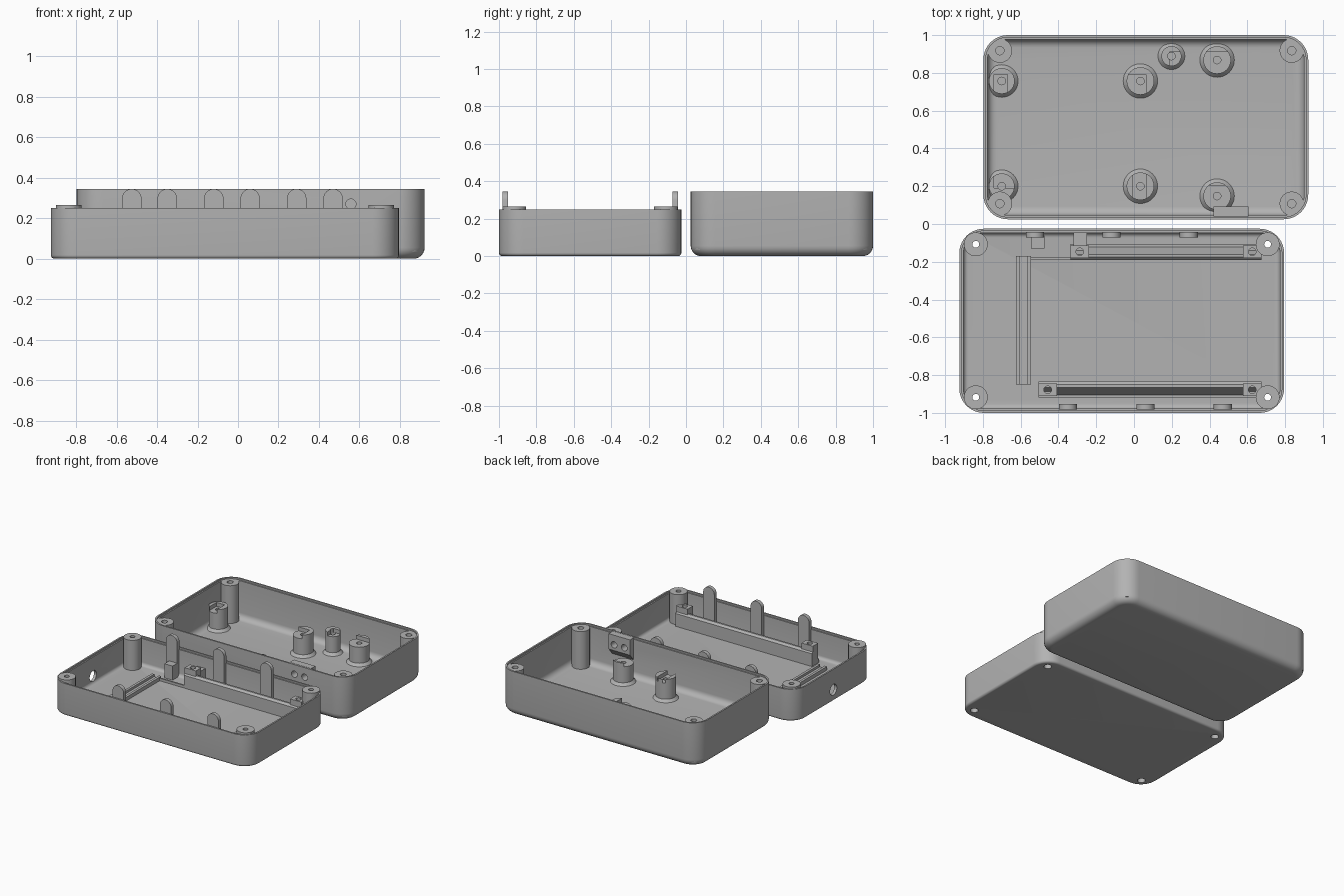
import bpy, bmesh, math
from mathutils import Matrix, Vector

if "Cube" in bpy.data.objects:
    bpy.data.objects.remove(bpy.data.objects["Cube"])

plastic = bpy.data.materials.new("grey_plastic")
plastic.diffuse_color = (0.45, 0.45, 0.45, 1)
plastic.use_nodes = True
plastic.node_tree.nodes["Principled BSDF"].inputs["Base Color"].default_value = plastic.diffuse_color


def finish(name, bm):
    bmesh.ops.recalc_face_normals(bm, faces=bm.faces)
    me = bpy.data.meshes.new(name)
    bm.to_mesh(me)
    bm.free()
    ob = bpy.data.objects.new(name, me)
    bpy.context.collection.objects.link(ob)
    me.materials.append(plastic)
    return ob


def smooth(ob):
    bpy.ops.object.select_all(action='DESELECT')
    ob.select_set(True)
    bpy.context.view_layer.objects.active = ob
    bpy.ops.object.shade_smooth_by_angle(angle=math.radians(32))


def box(name, x0, x1, y0, y1, z0, z1):
    bm = bmesh.new()
    bmesh.ops.create_cube(bm, size=1, matrix=Matrix.Translation(
        ((x0 + x1) / 2, (y0 + y1) / 2, (z0 + z1) / 2)) @ Matrix.Diagonal((x1 - x0, y1 - y0, z1 - z0, 1)))
    return finish(name, bm)


def cyl(name, c, r, z0, z1, r2=None, axis='Z', n=40):
    """Cylinder or cone from z0 to z1 along an axis; c holds the other two coordinates."""
    bm = bmesh.new()
    bmesh.ops.create_cone(bm, cap_ends=True, segments=n, radius1=r,
                          radius2=r if r2 is None else r2, depth=z1 - z0)
    m = (z0 + z1) / 2
    mat = {'Z': Matrix.Translation((c[0], c[1], m)),
           'Y': Matrix.Translation((c[0], m, c[1])) @ Matrix.Rotation(math.pi / 2, 4, 'X'),
           'X': Matrix.Translation((m, c[0], c[1])) @ Matrix.Rotation(math.pi / 2, 4, 'Y')}[axis]
    bmesh.ops.transform(bm, matrix=mat, verts=bm.verts)
    return finish(name, bm)


def prism(name, pts, depth):
    """Extrude a closed polygon of 3D points along a vector."""
    bm = bmesh.new()
    f = bm.faces.new([bm.verts.new(p) for p in pts])
    ret = bmesh.ops.extrude_face_region(bm, geom=[f])
    bmesh.ops.translate(bm, vec=Vector(depth),
                        verts=[v for v in ret['geom'] if isinstance(v, bmesh.types.BMVert)])
    return finish(name, bm)


def cut(ob, *cutters):
    bpy.context.view_layer.objects.active = ob
    for c in cutters:
        m = ob.modifiers.new("cut", 'BOOLEAN')
        m.object, m.solver = c, 'EXACT'
        bpy.ops.object.modifier_apply(modifier=m.name)


def drop(*obs):
    for o in obs:
        bpy.data.objects.remove(o)


def tray(name, cx, cy, h, fillet, floor, inner):
    """Open rounded tray lofted from rounded-rectangle rings of (inset, z)."""
    W, D, R, T = 0.86, 0.4875, 0.13, 0.022
    arc = [math.radians(a) for a in range(0, 91, 15)]
    rings = [(fillet * (1 - math.sin(a)), fillet * (1 - math.cos(a))) for a in arc]
    rings += [(0, h), (T * .55, h), (T * .55, h - .012), (T, h - .012)]
    rings += [(T + inner * (1 - math.cos(a)), floor + inner * (1 - math.sin(a))) for a in arc]
    bm = bmesh.new()
    loops = []
    for ins, z in rings:
        r = R - ins
        loop = []
        for k, (sx, sy) in enumerate(((1, 1), (-1, 1), (-1, -1), (1, -1))):
            for i in range(11):
                a = math.pi / 2 * (k + i / 10)
                loop.append(bm.verts.new((cx + sx * (W - R) + r * math.cos(a),
                                          cy + sy * (D - R) + r * math.sin(a), z)))
        loops.append(loop)
    n = len(loops[0])
    for a, b in zip(loops, loops[1:]):
        for i in range(n):
            bm.faces.new((a[i], a[(i + 1) % n], b[(i + 1) % n], b[i]))
    bm.faces.new(loops[0])
    bm.faces.new(loops[-1])
    return finish(name, bm)


FX, FY, BX, BY = -0.065, -0.5125, 0.0625, 0.5125
base = tray("base_tray", FX, FY, 0.25, 0.018, 0.03, 0.025)
lid = tray("lid_tray", BX, BY, 0.345, 0.055, 0.04, 0.045)

# corner screw posts
for sx in (-1, 1):
    for sy in (-1, 1):
        c = (FX + sx * 0.7725, FY + sy * 0.405)
        post = cyl("base_screw_post", c, 0.063, 0.02, 0.265)
        hole = cyl("hole", c, 0.018, -0.1, 0.4)
        sink = cyl("sink", c, 0.028, -0.1, 0.06)
        cut(base, sink)
        cut(post, sink, hole)
        drop(hole, sink)
        smooth(post)
        c = (BX + sx * 0.7725, BY + sy * 0.405)
        post = cyl("lid_screw_post", c, 0.064, 0.035, 0.335)
        hole = cyl("hole", c, 0.022, 0.15, 0.4)
        cut(post, hole)
        drop(hole)
        smooth(post)

# round-topped alignment tabs
for y, xs in ((-0.981, (-0.35, 0.06, 0.47)), (-0.071, (-0.525, -0.12, 0.29))):
    for x in xs:
        pts = [(x - .048, y, .02), (x + .048, y, .02)]
        pts += [(x + .048 * math.cos(math.pi * i / 16), y, .297 + .048 * math.sin(math.pi * i / 16))
                for i in range(17)]
        smooth(prism("alignment_tab", pts, (0, 0.029, 0)))

# board rails with screw blocks at both ends
for s, x0, x1 in ((-1, -0.505, 0.675), (1, -0.335, 0.675)):
    prof = [(.322, .02), (.322, .13), (.337, .145), (.352, .145), (.392, .06), (.407, .06), (.407, .02)]
    prism("board_rail", [(x0, FY + s * a, z) for a, z in prof], (x1 - x0, 0, 0))
    for bx in (x0, x1 - 0.097):
        ys = sorted((FY + s * .332, FY + s * .398))
        blk = box("rail_screw_block", bx, bx + .097, ys[0], ys[1], .02, .185)
        hole = cyl("hole", (bx + .048, FY + s * .365), .02, .1, .3, n=24)
        cut(blk, hole)
        drop(hole)
        smooth(blk)

# board slot, low rib and small wall blocks
box("slot_floor", -0.625, -0.545, -0.85, -0.17, 0.02, 0.04)
for x in (-0.625, -0.565):
    box("slot_rib", x, x + 0.02, -0.85, -0.17, 0.02, 0.058)
box("low_rib", -0.545, -0.335, -0.19, -0.178, 0.02, 0.05)
box("cable_block", -0.545, -0.475, -0.13, -0.06, 0.02, 0.14)
box("wall_block", -0.32, -0.25, -0.12, -0.04, 0.02, 0.15)

# round port in the left wall of the base
port = cyl("port", (-0.5, 0.09), 0.042, -1.0, -0.85, axis='X')
cut(base, port)
drop(port)

# two-hole socket block with tapered underside on the lid's front wall
socket = prism("socket_block", [(0.42, 0.04, 0.345), (0.42, 0.092, 0.345), (0.42, 0.092, 0.225),
                                (0.42, 0.04, 0.165)], (0.185, 0, 0))
for x in (0.47, 0.558):
    h = cyl("hole", (x, 0.27), 0.025, -0.01, 0.15, axis='Y', n=28)
    cut(lid, h)
    cut(socket, h)
    drop(h)
smooth(socket)

# lid standoffs: x, y, column radius, then the sunken part of the top (offsets x0, x1, y0, y1)
for x, y, r, n in ((-0.70, 0.757, .068, (-.04, .03, -.1, .035)), (0.034, 0.757, .073, (-.1, .033, -.1, .033)),
                   (0.198, 0.889, .053, (-.01, .1, -.1, .022)), (0.44, 0.868, .073, (-.1, .1, -.1, .043)),
                   (0.034, 0.2, .073, (-.04, .033, -.1, .07)), (-0.70, 0.2, .068, (-.04, .1, -.01, .1)),
                   (0.44, 0.148, .073, (-.1, .1, -.1, .055))):
    col = cyl("standoff", (x, y), r, 0.03, 0.215)
    notch = box("notch", x + n[0], x + n[1], y + n[2], y + n[3], 0.185, 0.3)
    hole = cyl("hole", (x, y), 0.02, 0.1, 0.3, n=24)
    cut(col, notch, hole)
    drop(notch, hole)
    smooth(col)
    smooth(cyl("standoff_foot", (x, y), r + .02, 0.038, 0.06, r2=r))

smooth(base)
smooth(lid)
